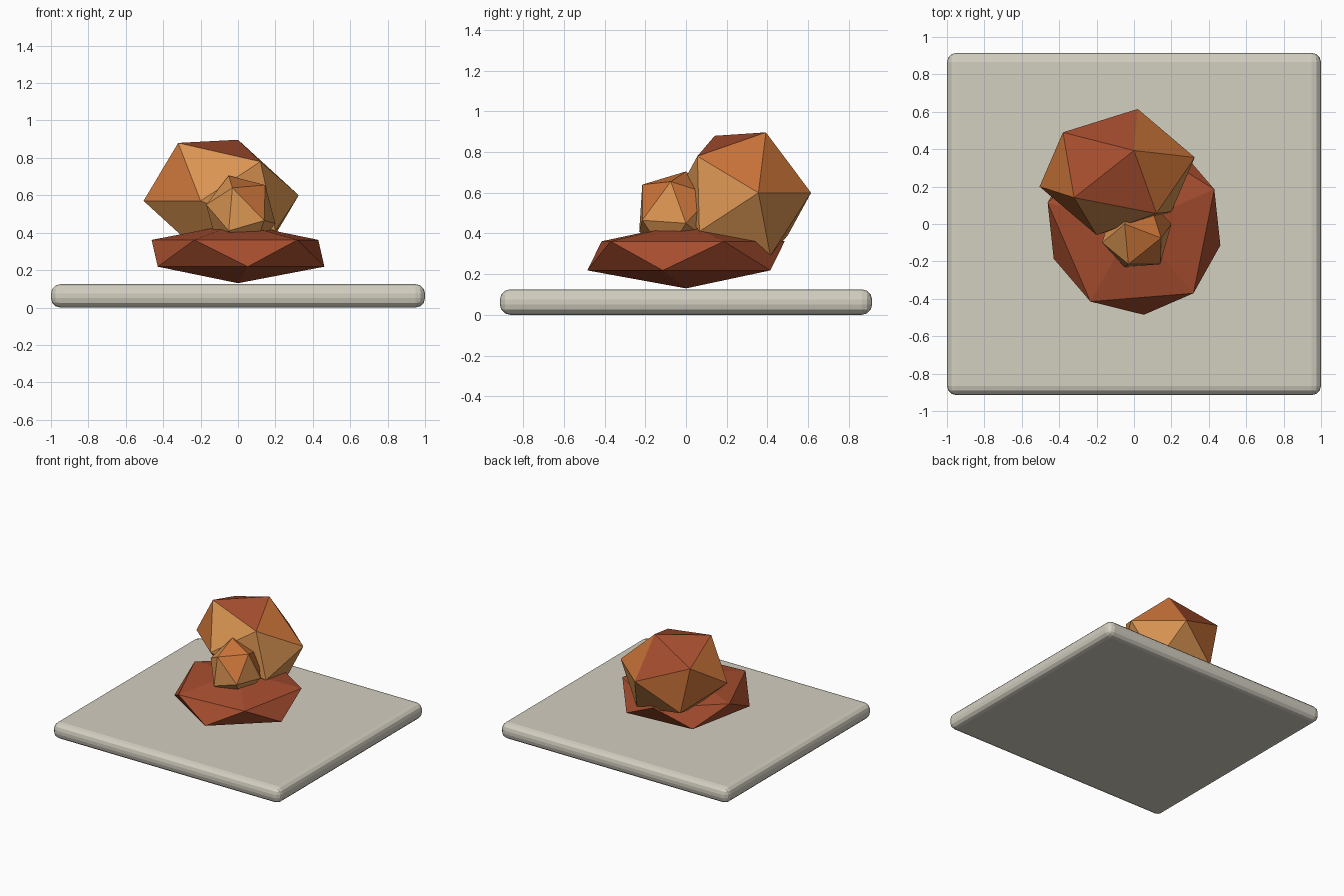
import bpy, bmesh, math
from mathutils import Vector, Matrix

if "Cube" in bpy.data.objects:
    bpy.data.objects.remove(bpy.data.objects["Cube"])


def material(name, rgb):
    m = bpy.data.materials.new(name)
    m.diffuse_color = (*rgb, 1)
    m.use_nodes = True
    m.node_tree.nodes["Principled BSDF"].inputs["Base Color"].default_value = m.diffuse_color
    return m


STONE = material("pale stone", (0.65, 0.62, 0.53))
RUST = material("rust red", (0.38, 0.075, 0.028))
ORANGE = material("burnt orange", (0.61, 0.18, 0.042))
TAN = material("warm tan", (0.70, 0.30, 0.085))


def finish(name, bm, mats):
    bmesh.ops.recalc_face_normals(bm, faces=bm.faces)
    mesh = bpy.data.meshes.new(name)
    bm.to_mesh(mesh)
    bm.free()
    for m in mats:
        mesh.materials.append(m)
    obj = bpy.data.objects.new(name, mesh)
    bpy.context.collection.objects.link(obj)
    return obj


def faceted_rock(name, centre, arms, mats, tone):
    """Twenty-sided rock from six arms, each mirrored through the centre."""
    bm = bmesh.new()
    for arm in arms:
        for sign in (1, -1):
            bm.verts.new(Vector(arm) * sign)
    bmesh.ops.convex_hull(bm, input=bm.verts[:])
    for f in bm.faces:
        f.material_index = tone(f.calc_center_median())
    bmesh.ops.translate(bm, vec=centre, verts=bm.verts)
    return finish(name, bm, mats)


# Ground slab with softened edges
bm = bmesh.new()
bmesh.ops.create_cube(bm, size=1)
bmesh.ops.scale(bm, vec=(2.0, 1.83, 0.125), verts=bm.verts)
bmesh.ops.translate(bm, vec=(0, 0, 0.0625), verts=bm.verts)
slab = finish("ground_slab", bm, [STONE])
bevel = slab.modifiers.new("soft_edges", 'BEVEL')
bevel.width = 0.05
bevel.segments = 3

# Flattened base rock
bm = bmesh.new()
bmesh.ops.create_icosphere(bm, subdivisions=1, radius=1)
bmesh.ops.transform(bm, verts=bm.verts, matrix=(
    Matrix.Translation((0, 0, 0.29))
    @ Matrix.Rotation(math.radians(23.4), 4, 'Z')
    @ Matrix.Diagonal((0.523, 0.548, 0.16, 1))))
finish("base_rock", bm, [RUST])


# Large rock: rust cap, orange belt, tan front and underside
def large_tone(c):
    score = c.dot(Vector((-0.1, 0.5, 0.86)))
    if score > 0.175:
        return 0
    return 2 if c.y < -0.2 or score < 0 else 1


faceted_rock("large_rock", (-0.09, 0.278, 0.585), [
    (0.415, 0.078, 0.015), (0.11, 0.337, 0.015), (-0.23, -0.137, 0.295),
    (0.09, 0.115, 0.312), (0.21, -0.222, 0.195), (-0.29, 0.212, 0.175)],
    [RUST, ORANGE, TAN], large_tone)

# Small rock: orange upper right, tan elsewhere
faceted_rock("small_rock", (0.015, -0.05, 0.50), [
    (-0.065, 0.05, 0.205), (0.13, -0.025, 0.155), (-0.045, -0.165, 0.14),
    (-0.185, -0.05, 0.05), (0.125, -0.165, -0.035), (-0.065, -0.18, -0.09)],
    [ORANGE, TAN], lambda c: 0 if c.z + 0.3 * c.x > 0.103 else 1)
